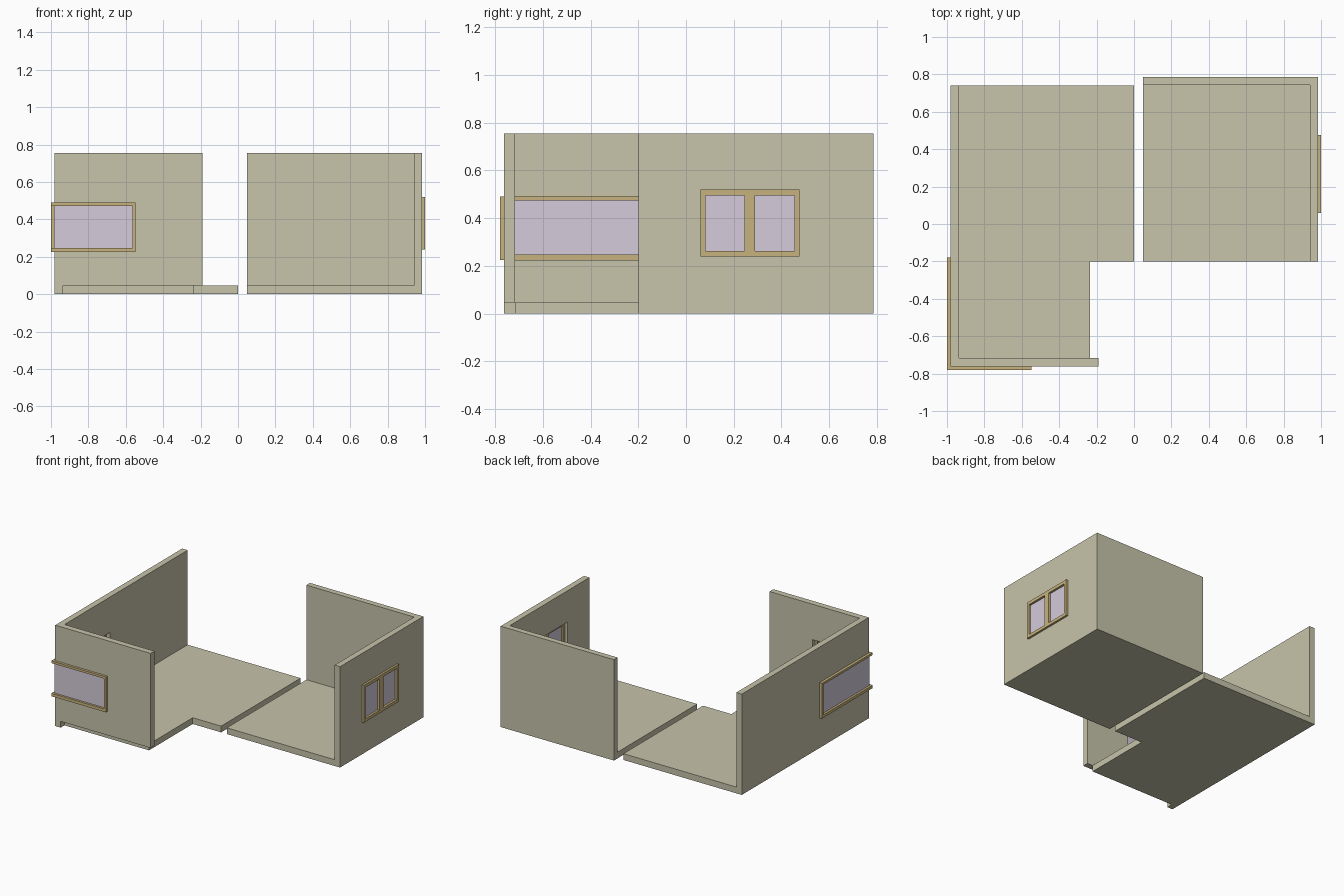
import bpy, bmesh

if "Cube" in bpy.data.objects:
    bpy.data.objects.remove(bpy.data.objects["Cube"])


def material(name, rgb):
    m = bpy.data.materials.new(name)
    m.diffuse_color = (*rgb, 1)
    m.use_nodes = True
    m.node_tree.nodes["Principled BSDF"].inputs["Base Color"].default_value = m.diffuse_color
    return m


PLASTER = material("plaster", (0.57, 0.55, 0.40))
WOOD = material("wood", (0.57, 0.45, 0.21))
GLASS = material("glass", (0.66, 0.60, 0.70))


def prism(name, pts, z0, z1, mat=None):
    """Extrude a plan outline from z0 to z1."""
    bm = bmesh.new()
    face = bm.faces.new([bm.verts.new((x, y, z0)) for x, y in pts])
    top = bmesh.ops.extrude_face_region(bm, geom=[face])["geom"]
    bmesh.ops.translate(bm, vec=(0, 0, z1 - z0),
                        verts=[v for v in top if isinstance(v, bmesh.types.BMVert)])
    bmesh.ops.recalc_face_normals(bm, faces=bm.faces)
    me = bpy.data.meshes.new(name)
    bm.to_mesh(me)
    bm.free()
    ob = bpy.data.objects.new(name, me)
    bpy.context.collection.objects.link(ob)
    if mat:
        me.materials.append(mat)
    return ob


def box(name, x, y, z, mat=None):
    return prism(name, [(x[0], y[0]), (x[1], y[0]), (x[1], y[1]), (x[0], y[1])], *z, mat)


def cut(ob, cutter):
    """Subtract a cutter from an object, then remove the cutter."""
    mod = ob.modifiers.new("opening", "BOOLEAN")
    mod.operation, mod.solver, mod.object = "DIFFERENCE", "EXACT", cutter
    bpy.context.view_layer.objects.active = ob
    bpy.ops.object.modifier_apply(modifier=mod.name)
    bpy.data.objects.remove(cutter)


def corner(name, d0, d1, x_end, y_end, z0, z1, mat):
    """L-shaped strip round the front left corner, d0 to d1 inside the extreme corner."""
    xo, yo, xi, yi = -1 + d0, -0.78 + d0, -1 + d1, -0.78 + d1
    return prism(name, [(xo, yo), (x_end, yo), (x_end, yi), (xi, yi), (xi, y_end), (xo, y_end)],
                 z0, z1, mat)


H, F = 0.755, 0.047

# Left half: floor and L-shaped wall
prism("left_floor", [(-0.935, -0.717), (-0.235, -0.717), (-0.235, -0.2), (0, -0.2),
                     (0, 0.74), (-0.935, 0.74)], 0, F, PLASTER)
left_wall = prism("left_wall", [(-0.98, -0.762), (-0.19, -0.762), (-0.19, -0.717),
                                (-0.935, -0.717), (-0.935, 0.74), (-0.98, 0.74)], 0, H, PLASTER)
cut(left_wall, box("notch_cutter", (-0.935, 0), (-0.9, -0.70), (-0.1, F)))
cut(left_wall, box("corner_cutter", (-1.2, -0.547), (-1, -0.18), (0.225, 0.49)))

# Corner window wrapping front and left sides
for name, z0, z1 in (("sill", 0.225, 0.247), ("head", 0.473, 0.49)):
    corner("corner_window_" + name, 0, 0.038, -0.547, -0.18, z0, z1, WOOD)
box("corner_window_front_jamb", (-0.564, -0.547), (-0.78, -0.742), (0.247, 0.473), WOOD)
box("corner_window_side_jamb", (-1, -0.962), (-0.197, -0.18), (0.247, 0.473), WOOD)
corner("corner_window_glass", 0.016, 0.026, -0.564, -0.197, 0.247, 0.473, GLASS)

# Right half: floor and L-shaped wall
box("right_floor", (0.047, 0.94), (-0.2, 0.742), (0, F), PLASTER)
right_wall = prism("right_wall", [(0.94, -0.2), (0.985, -0.2), (0.985, 0.785), (0.047, 0.785),
                                  (0.047, 0.742), (0.94, 0.742)], 0, H, PLASTER)
cut(right_wall, box("window_cutter", (0.9, 1.1), (0.06, 0.475), (0.24, 0.52)))

# Double window in the right wall
frame = box("double_window_frame", (0.962, 1), (0.06, 0.475), (0.24, 0.52), WOOD)
for i, y in enumerate(((0.081, 0.245), (0.29, 0.454))):
    cut(frame, box("pane_cutter", (0.9, 1.1), y, (0.263, 0.496)))
    box(f"double_window_pane_{i + 1}", (0.974, 0.984), y, (0.263, 0.496), GLASS)
